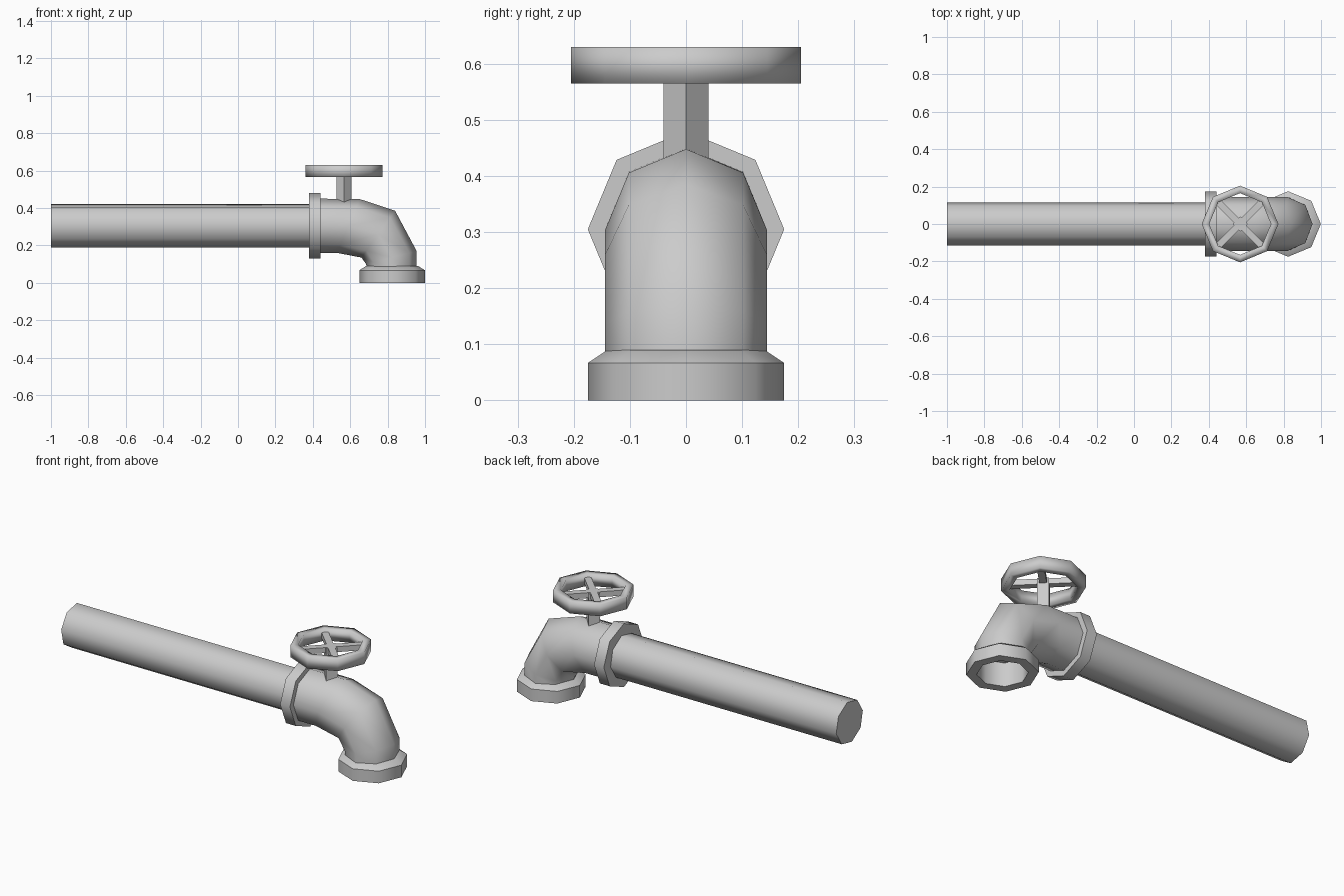
import bpy
import bmesh
from math import cos, sin, pi, radians
from mathutils import Vector, Matrix

SIDES = 8
cube = bpy.data.objects.get("Cube")
if cube:
    bpy.data.objects.remove(cube)

metal = bpy.data.materials.new("plain grey metal")
metal.use_nodes = True
GREY = (0.6, 0.6, 0.6, 1)
metal.diffuse_color = GREY
metal.node_tree.nodes["Principled BSDF"].inputs["Base Color"].default_value = GREY


def finish(name, bm, angle=50):
    bmesh.ops.recalc_face_normals(bm, faces=bm.faces[:])
    mesh = bpy.data.meshes.new(name)
    bm.to_mesh(mesh)
    bm.free()
    mesh.materials.append(metal)
    obj = bpy.data.objects.new(name, mesh)
    bpy.context.collection.objects.link(obj)
    bpy.ops.object.select_all(action="DESELECT")
    obj.select_set(True)
    bpy.context.view_layer.objects.active = obj
    bpy.ops.object.shade_smooth_by_angle(angle=radians(angle))
    return obj


def ring(centre, u, v, phase=0):
    angles = [2 * pi * i / SIDES + phase for i in range(SIDES)]
    return [Vector(centre) + Vector(u) * cos(a) + Vector(v) * sin(a) for a in angles]


def loft(name, rings, caps=True, closed=False, angle=50):
    """Skin a row of rings; closed joins the last ring to the first."""
    bm = bmesh.new()
    rows = [[bm.verts.new(p) for p in r] for r in rings]
    pairs = list(zip(rows, rows[1:])) + ([(rows[-1], rows[0])] if closed else [])
    for a, b in pairs:
        for i in range(SIDES):
            j = (i + 1) % SIDES
            bm.faces.new((a[i], a[j], b[j], b[i]))
    if caps and not closed:
        bm.faces.new(rows[0])
        bm.faces.new(rows[-1])
    return finish(name, bm, angle)


def along_x(x, r, phase=0):
    return ring((x, 0, 0.305), (0, 0, r), (0, r, 0), phase)


def along_z(x, z, r):
    return ring((x, 0, z), (r, 0, 0), (0, r, 0))


def box(name, centre, size, turn):
    bm = bmesh.new()
    place = Matrix.Translation(centre) @ Matrix.Rotation(radians(turn), 4, "Z")
    bmesh.ops.create_cube(bm, size=1, matrix=place @ Matrix.Diagonal((*size, 1)))
    return finish(name, bm)


# Long straight pipe and its collar
loft("long_pipe", [along_x(x, 0.118, radians(10)) for x in (-1, 0.40)])
loft("pipe_collar", [along_x(x, 0.175) for x in (0.38, 0.44)])

# Bent elbow: outer and inner points of each cross-section
sections = [((0.42, 0.45), (0.42, 0.16)),
            ((0.65, 0.448), (0.53, 0.16)),
            ((0.84, 0.385), (0.66, 0.135)),
            ((0.955, 0.17), (0.685, 0.10)),
            ((0.955, 0.07), (0.69, 0.07))]
elbow = []
for (ox, oz), (ix, iz) in sections:
    outer, inner = Vector((ox, 0, oz)), Vector((ix, 0, iz))
    elbow.append(ring((outer + inner) / 2, (outer - inner) / 2, (0, 0.144, 0)))
loft("elbow", elbow, caps=False)

# Spout rim with a hollow mouth
mouth = [(0.14, 0.09), (0.175, 0.067), (0.175, 0), (0.125, 0), (0.125, 0.13)]
spout = [along_z(0.824, z, r) for r, z in mouth]
loft("spout_rim", spout[:4] + [along_z(0.824, 0.09, 0.125)], closed=True)
loft("spout_bore", spout[3:], caps=False)
bm = bmesh.new()
bm.faces.new([bm.verts.new(p) for p in reversed(spout[-1])])
mesh_obj = finish("bore_end", bm)
for name in ("spout_bore", "bore_end"):
    bpy.data.objects[name].data.flip_normals()

# Valve stem, hand wheel and crossed spokes
WX = 0.567
box("valve_stem", (WX, 0, 0.515), (0.057, 0.057, 0.19), 45)
wheel = [(0.205, 0.565), (0.205, 0.63), (0.165, 0.63), (0.165, 0.565)]
loft("hand_wheel", [along_z(WX, z, r) for r, z in wheel], closed=True, angle=180)
for side, turn in (("first", 45), ("second", -45)):
    box(side + "_spoke", (WX, 0, 0.597), (0.35, 0.036, 0.03), turn)
